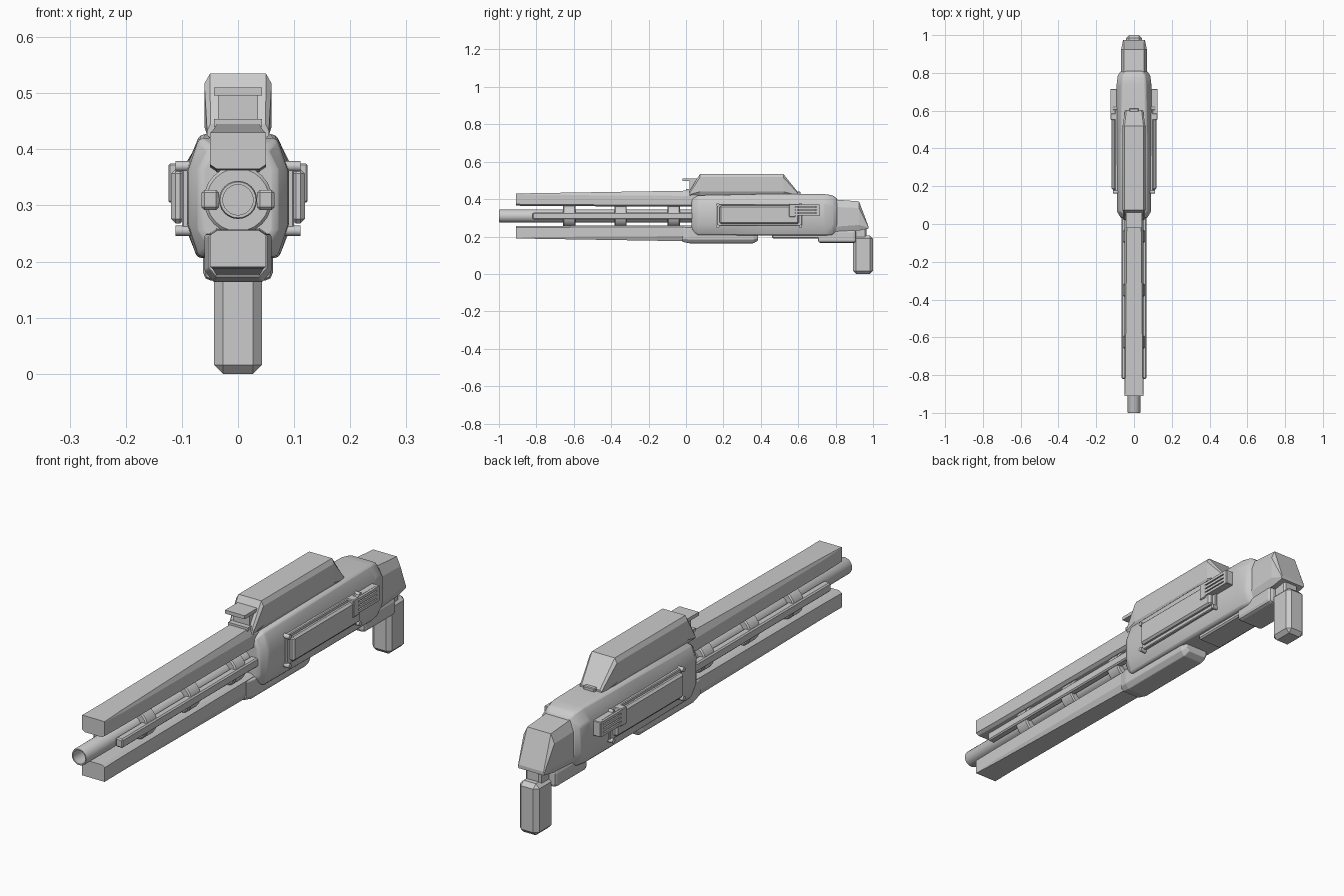
import bpy, bmesh, math
from mathutils import Matrix

cube = bpy.data.objects.get("Cube")
if cube:
    bpy.data.objects.remove(cube, do_unlink=True)

GREY = (0.6, 0.6, 0.6, 1)
mat = bpy.data.materials.new("plain grey")
mat.use_nodes = True
mat.diffuse_color = GREY
mat.node_tree.nodes["Principled BSDF"].inputs["Base Color"].default_value = GREY


def finish(name, bm, bevel=0, segments=1, smooth=False):
    bmesh.ops.recalc_face_normals(bm, faces=bm.faces)
    mesh = bpy.data.meshes.new(name)
    bm.to_mesh(mesh)
    bm.free()
    mesh.materials.append(mat)
    ob = bpy.data.objects.new(name, mesh)
    bpy.context.collection.objects.link(ob)
    if bevel:
        mod = ob.modifiers.new("bevel", 'BEVEL')
        mod.width, mod.segments = bevel, segments
        mod.limit_method, mod.angle_limit = 'ANGLE', 0.5
    if smooth:
        bpy.ops.object.select_all(action='DESELECT')
        ob.select_set(True)
        bpy.context.view_layer.objects.active = ob
        bpy.ops.object.shade_smooth_by_angle(angle=0.6)
    return ob


def octagon(w, z0, z1, top, bottom):
    """Cross-section with (x, z) chamfers at the top and bottom edges."""
    (tx, tz), (bx, bz) = top, bottom
    half = [(w - bx, z0), (w, z0 + bz), (w, z1 - tz), (w - tx, z1)]
    return half + [(-x, z) for x, z in reversed(half)]


def loft(name, sections, bevel=0, segments=1, smooth=False):
    """Skin a run of (y, outline) sections and close both ends."""
    bm = bmesh.new()
    rings = [[bm.verts.new((x, y, z)) for x, z in outline] for y, outline in sections]
    n = len(rings[0])
    for a, b in zip(rings, rings[1:]):
        for i in range(n):
            j = (i + 1) % n
            bm.faces.new((a[i], a[j], b[j], b[i]))
    bm.faces.new(rings[0])
    bm.faces.new(rings[-1])
    return finish(name, bm, bevel, segments, smooth)


def box(name, x, y, z, bevel=0, segments=1):
    bm = bmesh.new()
    size = [b - a for a, b in (x, y, z)]
    mid = [(a + b) / 2 for a, b in (x, y, z)]
    bmesh.ops.create_cube(bm, size=1, matrix=Matrix.Translation(mid) @ Matrix.Diagonal((*size, 1)))
    return finish(name, bm, bevel, segments)


def lathe(name, profile, z, steps=24):
    """Turn a (y, radius) profile around the barrel axis."""
    bm = bmesh.new()
    verts = [bm.verts.new((r, y, z)) for y, r in profile]
    edges = [bm.edges.new(pair) for pair in zip(verts, verts[1:])]
    bmesh.ops.spin(bm, geom=verts + edges, cent=(0, 0, z), axis=(0, 1, 0),
                   angle=math.tau, steps=steps)
    bmesh.ops.remove_doubles(bm, verts=bm.verts, dist=1e-5)
    return finish(name, bm, smooth=True)


AXIS = 0.31

# Main body, slightly swollen in the middle with softened ends
loft("body", [
    (0.03, octagon(0.068, 0.225, 0.40, (0.02, 0.035), (0.02, 0.03))),
    (0.065, octagon(0.09, 0.208, 0.42, (0.02, 0.06), (0.02, 0.06))),
    (0.42, octagon(0.093, 0.206, 0.427, (0.025, 0.06), (0.02, 0.06))),
    (0.74, octagon(0.092, 0.206, 0.427, (0.03, 0.05), (0.02, 0.05))),
    (0.785, octagon(0.086, 0.208, 0.42, (0.03, 0.05), (0.02, 0.05))),
    (0.81, octagon(0.07, 0.225, 0.40, (0.025, 0.04), (0.02, 0.04)))],
    bevel=0.008, segments=2, smooth=True)

# Hollow barrel and the clamp rings around it
lathe("barrel", [(0.05, 0.034), (-0.995, 0.034), (-1.0, 0.032),
                 (-1.0, 0.027), (-0.85, 0.027), (-0.85, 0)], AXIS)
for i, y in enumerate((-0.625, -0.35, -0.065)):
    lathe(f"clamp_ring_{i + 1}", [(y - 0.033, 0.034), (y - 0.033, 0.056),
          (y - 0.028, 0.061), (y + 0.028, 0.061), (y + 0.033, 0.056), (y + 0.033, 0.034)], AXIS)

# Rails above and below the barrel, mirrored about its axis
for name, flip in (("upper_rail", 1), ("lower_rail", -1)):
    sections = []
    for y, lo, hi, chamfer in ((-0.91, 0.055, 0.12, 0.001), (-0.8, 0.053, 0.122, 0.006),
                               (0.06, 0.05, 0.136, 0.018)):
        outline = octagon(0.05, lo, hi, (chamfer * 0.7, chamfer * 1.6), (0.012, 0.008))
        sections.append((y, [(x, AXIS + flip * z) for x, z in outline]))
    loft(name, sections)

# Raised housing on top, sloped at both ends
loft("top_housing", [
    (0.02, octagon(0.055, 0.415, 0.445, (0.006, 0.012), (0.012, 0.01))),
    (0.075, octagon(0.06, 0.415, 0.535, (0.01, 0.018), (0.014, 0.025))),
    (0.52, octagon(0.06, 0.415, 0.535, (0.01, 0.018), (0.014, 0.025))),
    (0.60, octagon(0.048, 0.415, 0.435, (0.008, 0.006), (0.006, 0.004)))])

# Open sight box in front of the housing
box("sight_visor", (-0.043, 0.043), (-0.02, 0.09), (0.496, 0.51))
box("sight_floor", (-0.043, 0.043), (0.0, 0.09), (0.44, 0.454))
box("sight_back", (-0.036, 0.036), (0.02, 0.09), (0.45, 0.50))
box("rear_latch", (-0.025, 0.025), (0.585, 0.612), (0.42, 0.44), 0.003)

# Stock with a raked rear face
loft("stock", [
    (0.79, octagon(0.07, 0.222, 0.398, (0.018, 0.04), (0.012, 0.03))),
    (0.925, octagon(0.068, 0.232, 0.388, (0.016, 0.035), (0.012, 0.03))),
    (0.975, octagon(0.058, 0.242, 0.256, (0.003, 0.005), (0.003, 0.005)))])

# Hand grip and its neck
box("hand_grip", (-0.043, 0.043), (0.893, 1.0), (0, 0.205), 0.016)
box("grip_neck", (-0.034, 0.034), (0.87, 0.965), (0.19, 0.25), 0.008)

# Plates under the body
loft("front_under_plate", [
    (-0.02, octagon(0.052, 0.172, 0.25, (0.004, 0.004), (0.014, 0.016))),
    (0.02, octagon(0.06, 0.164, 0.25, (0.004, 0.004), (0.016, 0.02))),
    (0.36, octagon(0.06, 0.164, 0.25, (0.004, 0.004), (0.016, 0.02))),
    (0.385, octagon(0.05, 0.178, 0.25, (0.004, 0.004), (0.012, 0.012)))], 0.004, 2)
box("middle_under_plate", (-0.055, 0.055), (0.46, 0.72), (0.19, 0.22), 0.006)
box("rear_under_plate", (-0.062, 0.062), (0.705, 0.91), (0.166, 0.236), 0.014, 2)

# Side details, repeated left and right
for side, s in (("left", 1), ("right", -1)):
    def side_box(part, x0, x1, y, z, bevel=0):
        box(f"{side}_{part}", sorted((s * x0, s * x1)), y, z, bevel)

    side_box("rod", 0.034, 0.065, (-0.82, 0.05), (0.292, 0.328), 0.005)
    side_box("panel_base", 0.085, 0.1, (0.165, 0.62), (0.255, 0.375), 0.003)
    side_box("panel", 0.095, 0.119, (0.18, 0.605), (0.268, 0.365), 0.008)
    side_box("vent_back", 0.085, 0.115, (0.58, 0.71), (0.312, 0.372))
    side_box("vent_front_frame", 0.085, 0.124, (0.55, 0.585), (0.305, 0.375), 0.003)
    side_box("vent_rear_frame", 0.085, 0.124, (0.695, 0.715), (0.312, 0.372), 0.002)
    for i in range(4):
        z = 0.312 + i * 0.016
        side_box(f"vent_slat_{i + 1}", 0.1, 0.124, (0.58, 0.71), (z, z + 0.011))
    # Corner bolts
    for i, (y, z) in enumerate(((0.17, 0.255), (0.17, 0.37), (0.612, 0.255), (0.612, 0.37))):
        bm = bmesh.new()
        place = Matrix.Translation((s * 0.097, y, z)) @ Matrix.Rotation(math.pi / 2, 4, 'Y')
        bmesh.ops.create_cone(bm, cap_ends=True, segments=12, radius1=0.009,
                              radius2=0.009, depth=0.028, matrix=place)
        finish(f"{side}_bolt_{i + 1}", bm, smooth=True)
